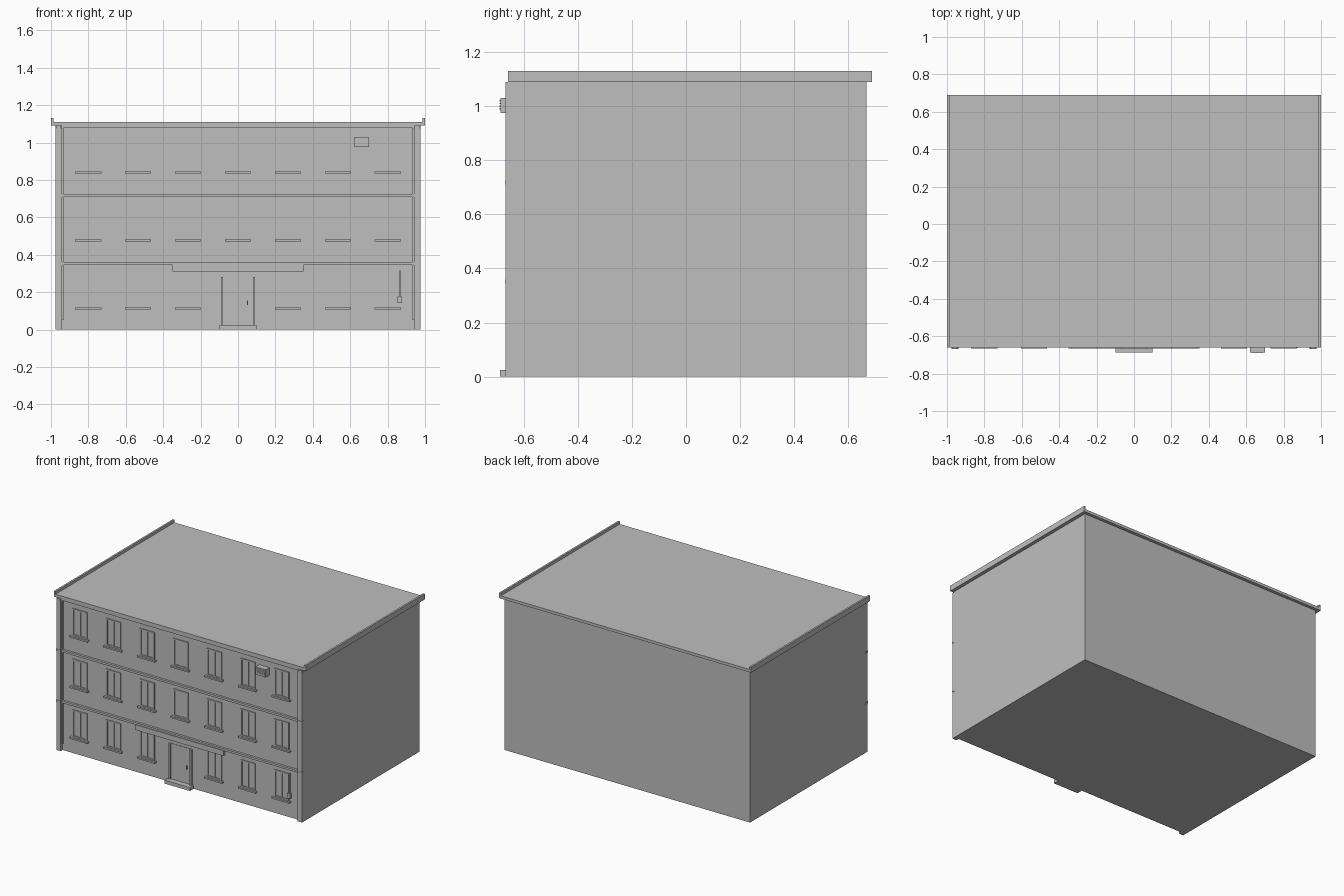
import bpy
import bmesh
from mathutils import Matrix, Vector

if "Cube" in bpy.data.objects:
    bpy.data.objects.remove(bpy.data.objects["Cube"], do_unlink=True)

grey = bpy.data.materials.new("plain grey")
grey.use_nodes = True
COLOR = (0.52, 0.52, 0.52, 1)
grey.diffuse_color = COLOR
grey.node_tree.nodes["Principled BSDF"].inputs["Base Color"].default_value = COLOR

WALL = -0.645    # plane of the front wall
FRONT = -0.667   # plane of the corner piers


def boxes(name, spans):
    """One object from boxes given as (x0, x1, y0, y1, z0, z1)."""
    bm = bmesh.new()
    for x0, x1, y0, y1, z0, z1 in spans:
        centre = Vector((x0 + x1, y0 + y1, z0 + z1)) / 2
        size = Matrix.Diagonal((x1 - x0, y1 - y0, z1 - z0, 1))
        bmesh.ops.create_cube(bm, size=1, matrix=Matrix.Translation(centre) @ size)
    mesh = bpy.data.meshes.new(name)
    bm.to_mesh(mesh)
    bm.free()
    mesh.materials.append(grey)
    obj = bpy.data.objects.new(name, mesh)
    bpy.context.collection.objects.link(obj)
    return obj


def mirrored(span):
    return [span, (-span[1], -span[0], *span[2:])]


def on_wall(x0, x1, z0, z1, depth):
    """Box standing out from the front wall."""
    return (x0, x1, WALL - depth, WALL + 0.005, z0, z1)


# Main block
boxes("building_body", [(-0.975, 0.975, WALL, 0.667, 0, 1.09)])

# Corner piers with inner trim, small collars at the floor bands, and caps
boxes("corner_piers", mirrored((0.94, 0.975, FRONT, WALL + 0.005, 0, 1.075)))
boxes("pier_trim", mirrored(on_wall(0.933, 0.941, 0.05, 1.078, 0.012)))
collars = []
for z in (0.345, 0.71):
    collars += mirrored((0.939, 0.977, FRONT - 0.002, WALL, z, z + 0.015))
boxes("pier_collars", collars)
boxes("pier_caps", mirrored((0.945, 0.972, FRONT - 0.001, WALL, 1.073, 1.09)))

# Floor bands and top lintel
boxes("floor_bands", [on_wall(-0.941, 0.941, z, z + 0.015, 0.016) for z in (0.345, 0.71)])
boxes("top_lintel", [on_wall(-0.945, 0.945, 1.078, 1.09, 0.012)])

# Roof slab and raised side edges
boxes("roof_slab", [(-0.988, 0.988, -0.659, 0.689, 1.09, 1.11)])
boxes("roof_side_edges", mirrored((0.987, 1.0, -0.659, 0.689, 1.09, 1.13)))

# Windows: frame with a centre bar, and a sill
frames, sills = [], []
for floor, base in enumerate((0.118, 0.482, 0.845)):
    for column in range(-3, 4):
        if floor == 0 and column == 0:
            continue
        x, top = column * 0.267, base + 0.195
        half, bar = 0.058, 0.01
        frames += [on_wall(x - half, x - half + bar, base, top, 0.007),
                   on_wall(x + half - bar, x + half, base, top, 0.007),
                   on_wall(x - bar / 2, x + bar / 2, base, top, 0.005),
                   on_wall(x - half, x + half, top - bar, top, 0.007),
                   on_wall(x - half, x + half, base, base + bar, 0.007)]
        sills.append(on_wall(x - 0.07, x + 0.07, base - 0.011, base, 0.02))
boxes("window_frames", frames)
boxes("window_sills", sills)

# Entrance: fascia, door, jambs, handle and step
boxes("entrance_fascia", [on_wall(-0.35, 0.35, 0.31, 0.348, 0.021)])
boxes("door_leaf", [on_wall(-0.08, 0.08, 0.025, 0.28, 0.003)])
boxes("door_jambs", mirrored(on_wall(0.079, 0.091, 0.025, 0.28, 0.015)))
boxes("door_handle", [on_wall(0.047, 0.054, 0.132, 0.155, 0.014)])
boxes("door_step", [(-0.1, 0.1, -0.688, WALL, 0, 0.025)])

# Wall-mounted cooling unit with front slats
boxes("cooling_unit", [(0.62, 0.7, -0.687, WALL, 0.975, 1.03)])
boxes("cooling_unit_slats", [(0.63, 0.69, -0.69, -0.686, z, z + 0.005)
                             for z in (0.988, 0.998, 1.008, 1.018)])

# Small box on the wall with its cable
boxes("wall_box", [on_wall(0.853, 0.877, 0.142, 0.176, 0.019)])
boxes("wall_cable", [on_wall(0.864, 0.868, 0.17, 0.318, 0.012)])
